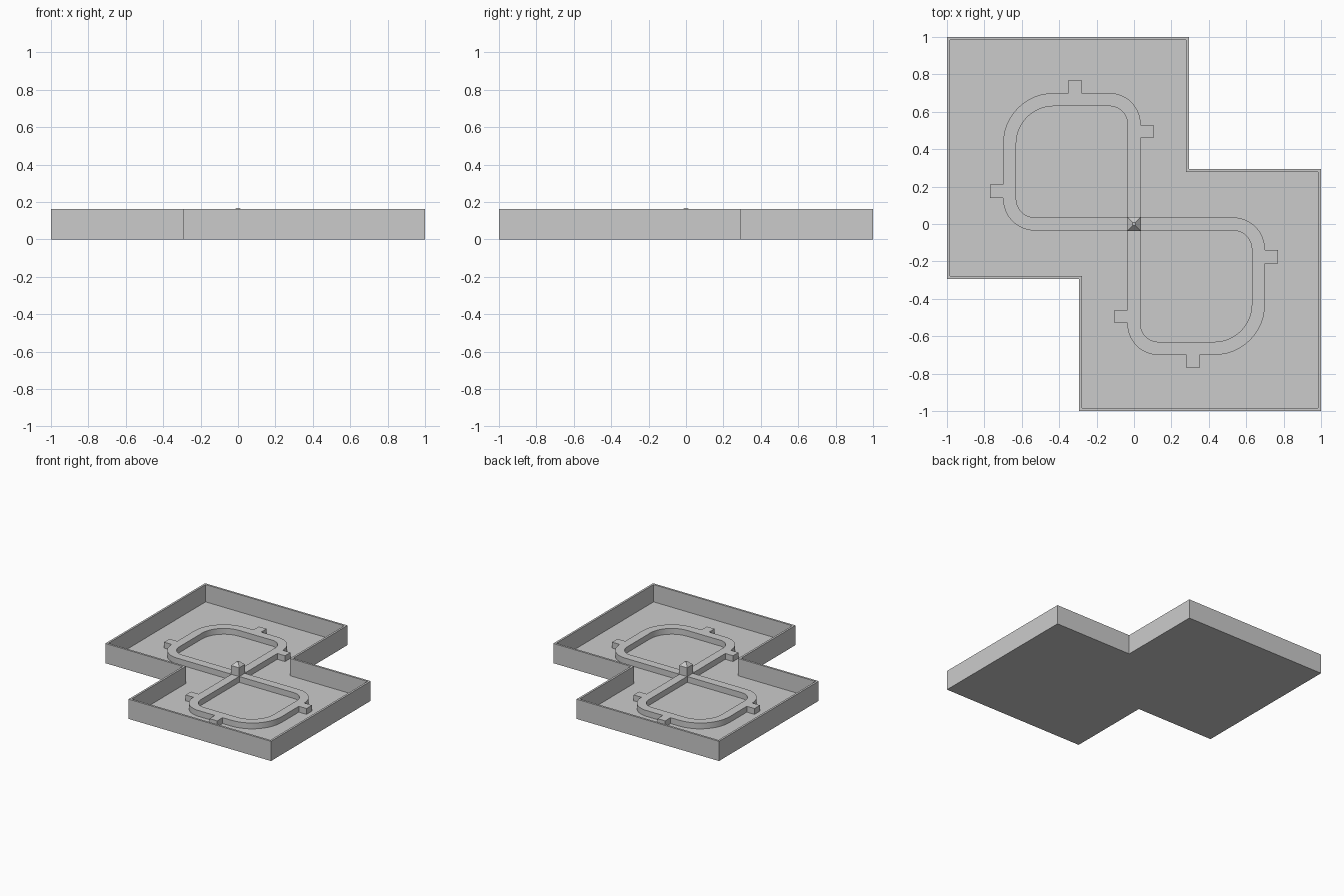
import bpy, bmesh
from math import sin, cos, radians
from mathutils import Matrix

cube = bpy.data.objects.get("Cube")
if cube:
    bpy.data.objects.remove(cube, do_unlink=True)

FLOOR, RIM, WALL = 0.02, 0.162, 0.017
TRACK_TOP, HALF = 0.068, 0.035

grey = bpy.data.materials.new("plain_grey")
grey.use_nodes = True
grey.diffuse_color = (0.6, 0.6, 0.6, 1)
grey.node_tree.nodes["Principled BSDF"].inputs["Base Color"].default_value = (0.6, 0.6, 0.6, 1)


def finish(bm, name, smooth=False):
    bmesh.ops.recalc_face_normals(bm, faces=bm.faces[:])
    mesh = bpy.data.meshes.new(name)
    bm.to_mesh(mesh)
    bm.free()
    mesh.materials.append(grey)
    obj = bpy.data.objects.new(name, mesh)
    bpy.context.collection.objects.link(obj)
    if smooth:
        bpy.ops.object.select_all(action='DESELECT')
        obj.select_set(True)
        bpy.context.view_layer.objects.active = obj
        bpy.ops.object.shade_smooth_by_angle(angle=radians(30))
    return obj


def raise_faces(bm, faces, height):
    new = bmesh.ops.extrude_face_region(bm, geom=faces)["geom"]
    verts = [g for g in new if isinstance(g, bmesh.types.BMVert)]
    bmesh.ops.translate(bm, verts=verts, vec=(0, 0, height))
    return [g for g in new if isinstance(g, bmesh.types.BMFace)]


def arc(cx, cy, r, start, steps=12):
    angles = [radians(start + 90 * i / steps) for i in range(steps + 1)]
    return [(cx + r * cos(a), cy + r * sin(a)) for a in angles]


# Tray: stepped outline, raised to the rim, then hollowed to the floor
S = 0.295
half_outline = [(-S, -1), (1, -1), (1, S), (S, S)]
outline = half_outline + [(-x, -y) for x, y in half_outline]
bm = bmesh.new()
base = bm.faces.new([bm.verts.new((x, y, 0)) for x, y in outline])
top = raise_faces(bm, [base], RIM)
# The base face stays as the underside when it bounds nothing else
bmesh.ops.recalc_face_normals(bm, faces=bm.faces[:])
bmesh.ops.inset_individual(bm, faces=top, thickness=WALL, use_even_offset=True)
pit = bmesh.ops.extrude_discrete_faces(bm, faces=top)["faces"]
bmesh.ops.translate(bm, verts=list(pit[0].verts), vec=(0, 0, FLOOR - RIM))
finish(bm, "tray")

# Track loop: outer edge with three square tabs, inner edge concentric with it
outer = [(HALF, -HALF), (HALF, 0.46), (0.105, 0.46), (0.105, 0.53), (HALF, 0.53)]
outer += arc(-0.13, 0.535, 0.165, 0)
outer += [(-0.28, 0.70), (-0.28, 0.77), (-0.35, 0.77), (-0.35, 0.70)]
outer += arc(-0.43, 0.43, 0.27, 90)
outer += [(-0.70, 0.21), (-0.77, 0.21), (-0.77, 0.14), (-0.70, 0.14)]
outer += arc(-0.53, 0.135, 0.17, 180)
inner = [(-HALF, HALF)] + arc(-0.13, 0.535, 0.095, 0)
inner += arc(-0.43, 0.43, 0.20, 90) + arc(-0.53, 0.135, 0.10, 180)

for name, turn in (("back_track_loop", 0), ("front_track_loop", 180)):
    bm = bmesh.new()
    edges = []
    for ring in (outer, inner):
        vs = [bm.verts.new((x, y, FLOOR)) for x, y in ring]
        edges += [bm.edges.new((vs[i - 1], vs[i])) for i in range(len(vs))]
    bmesh.ops.triangle_fill(bm, edges=edges, use_beauty=True)
    raise_faces(bm, bm.faces[:], TRACK_TOP - FLOOR)
    bmesh.ops.transform(bm, matrix=Matrix.Rotation(radians(turn), 4, 'Z'), verts=bm.verts[:])
    finish(bm, name, smooth=True)

# Post at the crossing with a bevelled, flat-tipped cap
P = 0.037
bm = bmesh.new()
foot = bm.faces.new([bm.verts.new((x, y, FLOOR)) for x, y in ((-P, -P), (P, -P), (P, P), (-P, P))])
shoulder = raise_faces(bm, [foot], 0.14 - FLOOR)
tip = raise_faces(bm, shoulder, 0.028)
bmesh.ops.scale(bm, vec=(0.25, 0.25, 1), verts=list(tip[0].verts))
finish(bm, "crossing_post")
